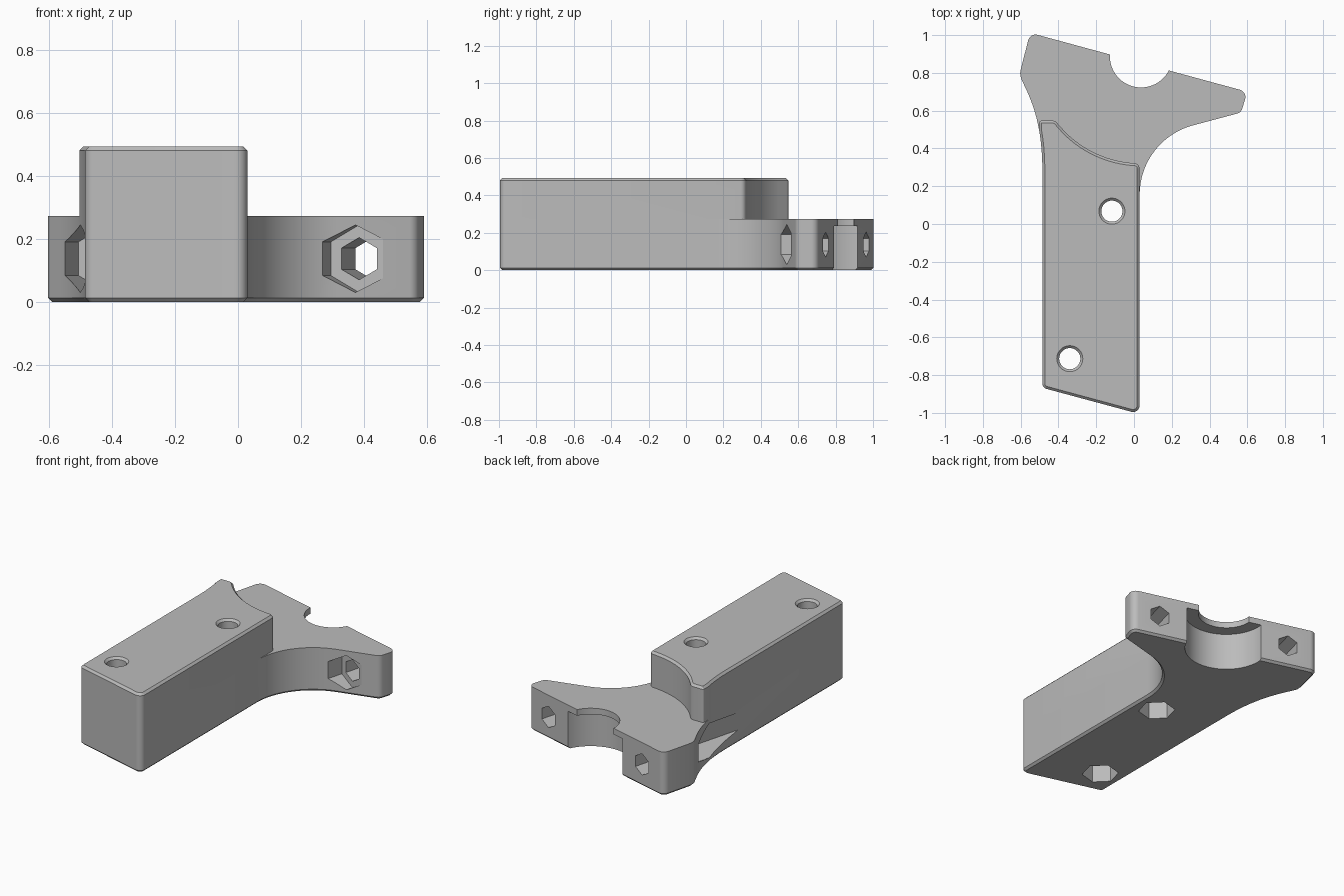
import bpy, bmesh, math
from mathutils import Vector, Matrix

if "Cube" in bpy.data.objects:
    bpy.data.objects.remove(bpy.data.objects["Cube"], do_unlink=True)

TILT = math.radians(-15)
ALONG = Vector((math.cos(TILT), math.sin(TILT), 0))      # along the clamp face
OUT = Vector((-math.sin(TILT), math.cos(TILT), 0))       # out of the clamp face
FACE_MID = Vector((0.028, 0.853, 0))
BORE = FACE_MID + OUT * 0.036                            # clamp bore centre
FLANGE_TOP, TOP, CHAMFER = 0.273, 0.493, 0.013

mat = bpy.data.materials.new("grey plastic")
mat.use_nodes = True
grey = (0.5, 0.5, 0.5, 1)
mat.diffuse_color = grey
mat.node_tree.nodes["Principled BSDF"].inputs["Base Color"].default_value = grey


def arc(cx, cy, r, a0, a1, n):
    angles = [math.radians(a0 + (a1 - a0) * i / n) for i in range(n + 1)]
    return [(cx + r * math.cos(a), cy + r * math.sin(a), 0) for a in angles]


def ngon(r, n, start=0, centre=(0, 0)):
    return [Vector(p[:2]) for p in arc(*centre, r, start, start + 360, n)[:-1]]


def bezier(p0, p1, p2, p3, n):
    pts = []
    for i in range(n + 1):
        t = i / n
        w = ((1 - t) ** 3, 3 * t * (1 - t) ** 2, 3 * t * t * (1 - t), t ** 3)
        pts.append(tuple(sum(k * p[j] for k, p in zip(w, (p0, p1, p2, p3)))
                         for j in (0, 1)) + (0,))
    return pts


def rounded(points, steps=7):
    """Outline from (x, y, corner radius) points."""
    out = []
    for i, (x, y, r) in enumerate(points):
        p = Vector((x, y))
        if not r:
            out.append(p)
            continue
        a = (Vector(points[i - 1][:2]) - p).normalized()
        b = (Vector(points[(i + 1) % len(points)][:2]) - p).normalized()
        half = a.angle(b) / 2
        c = p + (a + b).normalized() * r / math.sin(half)
        v0 = p + a * r / math.tan(half) - c
        turn = v0.angle_signed(p + b * r / math.tan(half) - c)
        for k in range(steps + 1):
            out.append(c + Matrix.Rotation(-turn * k / steps, 2) @ v0)
    return out


def inset(loop, d):
    res = []
    for i, p in enumerate(loop):
        e0 = (p - loop[i - 1]).normalized()
        e1 = (loop[(i + 1) % len(loop)] - p).normalized()
        n0, n1 = Vector((-e0.y, e0.x)), Vector((-e1.y, e1.x))
        res.append(p + (n0 + n1) * d / (1 + n0.dot(n1)))
    return res


def prism(name, loop, levels, matrix=None):
    """Stack the outline at (height, inset) levels and close both ends."""
    bm = bmesh.new()
    rings = [[bm.verts.new((p.x, p.y, z)) for p in inset(loop, d)] for z, d in levels]
    n = len(loop)
    for lo, hi in zip(rings, rings[1:]):
        for i in range(n):
            j = (i + 1) % n
            bm.faces.new((lo[i], lo[j], hi[j], hi[i]))
    bm.faces.new(rings[0][::-1])
    bm.faces.new(rings[-1])
    if matrix:
        bm.transform(matrix)
    me = bpy.data.meshes.new(name)
    bm.to_mesh(me)
    bm.free()
    me.materials.append(mat)
    ob = bpy.data.objects.new(name, me)
    bpy.context.collection.objects.link(ob)
    return ob


def combine(target, tool, operation):
    mod = target.modifiers.new(tool.name, "BOOLEAN")
    mod.operation, mod.solver, mod.object = operation, "EXACT", tool
    bpy.context.view_layer.objects.active = target
    bpy.ops.object.modifier_apply(modifier=mod.name)
    bpy.data.objects.remove(tool, do_unlink=True)


# Shared outline pieces
front = [(-0.485, -0.867, 0.03), (0.03, -1.006, 0.035)]
left_flare = bezier((-0.565, 0.70), (-0.53, 0.62), (-0.485, 0.50), (-0.485, 0.28), 20)

# Base with the flared clamp arms
base = rounded(front + arc(0.41, 0.155, 0.38, 180, 105, 24) + [
    (0.567, 0.590, 0.04), (0.60, 0.70, 0.04),
    (-0.55, 1.012, 0.04), (-0.607, 0.79, 0.08)] + left_flare)
body = prism("bracket_body", base, [(0, CHAMFER), (CHAMFER, 0), (FLANGE_TOP, 0)])

# Raised grip with a back scooped concentric to the clamp bore
grip = rounded(front + [(0.03, 0.320, 0.03)]
               + arc(BORE.x, BORE.y, 0.567, 265, 224, 20)
               + [(-0.418, 0.547, 0.03), (-0.502, 0.547, 0.012)]
               + [p for p in left_flare if p[1] < 0.52])
combine(body, prism("raised_grip", grip,
                    [(FLANGE_TOP, 0), (TOP - CHAMFER, 0), (TOP, CHAMFER)]), "UNION")

# Clamp bore: wide below, narrow lip at the top
for r, top in ((0.243, 0.235), (0.165, 0.4)):
    combine(body, prism("clamp_bore", ngon(r, 64, 0, BORE.xy), [(-0.1, 0), (top, 0)]),
            "DIFFERENCE")

# Clamp bolt holes with long hexagonal nut pockets
for side in (-1, 1):
    p = FACE_MID + ALONG * 0.414 * side + Vector((0, 0, 0.137))
    frame = Matrix((ALONG, Vector((0, 0, 1)), -OUT)).transposed().to_4x4()
    frame.translation = p
    for r, start, end in ((0.067, -0.1, 0.3), (0.107, 0.17, 0.9)):
        combine(body, prism("clamp_bolt", ngon(r, 6, 90), [(start, 0), (end, 0)], frame),
                "DIFFERENCE")

# Upright screw holes: chamfered at the top, hexagonal pocket underneath
for centre in ((-0.117, 0.068), (-0.340, -0.713)):
    combine(body, prism("screw_hole", ngon(0.056, 40, 0, centre),
                        [(0.1, 0), (TOP - CHAMFER, 0), (TOP + CHAMFER, -2 * CHAMFER)]),
            "DIFFERENCE")
    combine(body, prism("nut_pocket", ngon(0.107, 6, 75, centre), [(-0.1, 0), (0.2, 0)]),
            "DIFFERENCE")

# Smooth the curves, keep the edges crisp
bpy.ops.object.select_all(action="DESELECT")
body.select_set(True)
bpy.context.view_layer.objects.active = body
bpy.ops.object.shade_smooth_by_angle(angle=math.radians(25))
